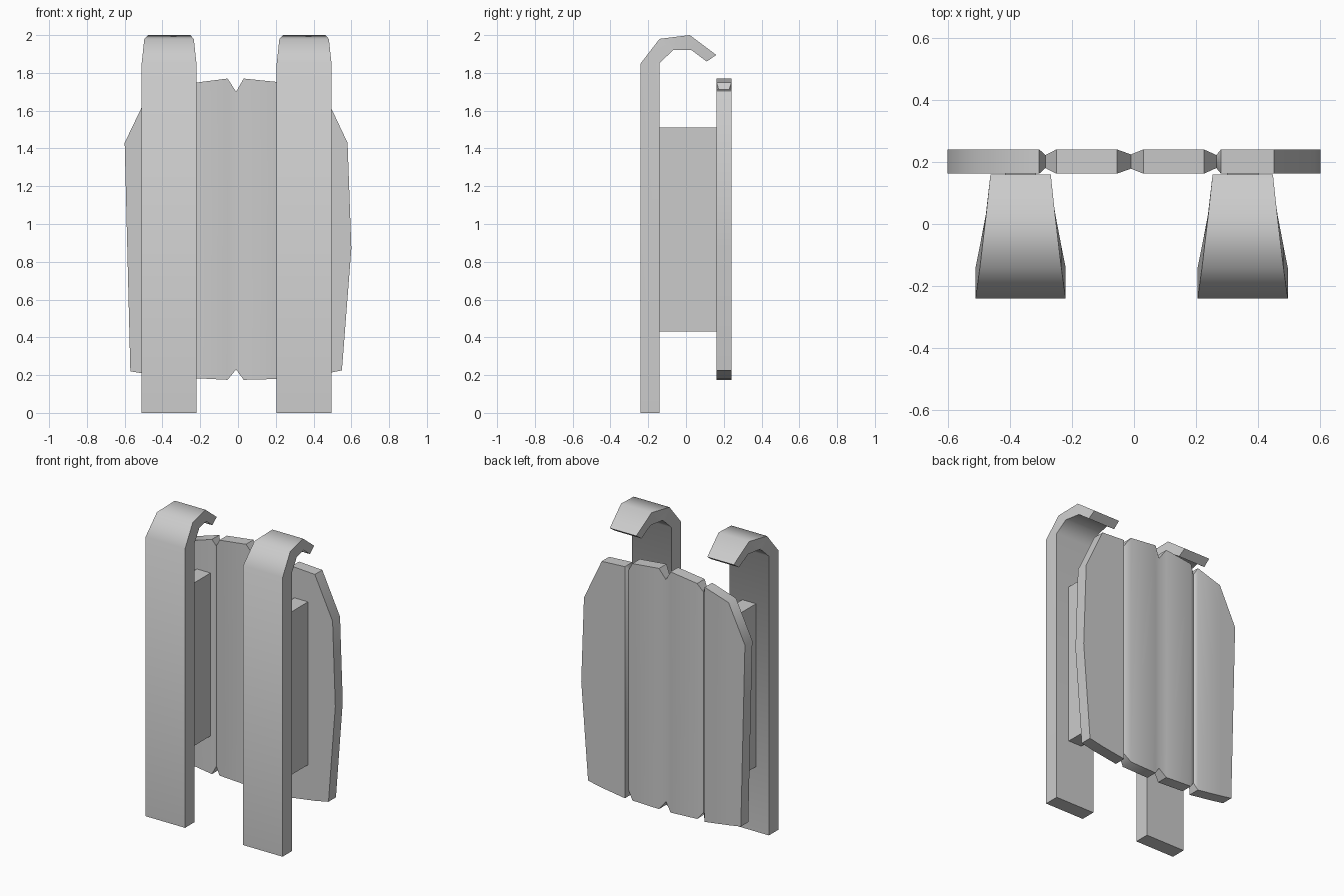
import bpy, bmesh, math

if "Cube" in bpy.data.objects:
    bpy.data.objects.remove(bpy.data.objects["Cube"])


def finish(name, bm):
    bmesh.ops.recalc_face_normals(bm, faces=bm.faces)
    mesh = bpy.data.meshes.new(name)
    bm.to_mesh(mesh)
    bm.free()
    mesh.shade_smooth()
    mesh.set_sharp_from_angle(angle=math.radians(50))
    obj = bpy.data.objects.new(name, mesh)
    bpy.context.collection.objects.link(obj)
    return obj


# Hooked strap sections: outer (y, z), inner (y, z), half width outer, half width inner
STRAP = [
    ((-0.24, 0.00), (-0.14, 0.00), 0.145, 0.145),
    ((-0.24, 1.85), (-0.14, 1.85), 0.145, 0.145),
    ((-0.14, 1.98), (-0.07, 1.92), 0.131, 0.131),
    ((0.02, 2.00), (0.03, 1.92), 0.112, 0.112),
    ((0.16, 1.895), (0.11, 1.86), 0.097, 0.100),
]


def hooked_strap(name, cx):
    bm = bmesh.new()
    rings = []
    for (oy, oz), (iy, iz), wo, wi in STRAP:
        rings.append([bm.verts.new(p) for p in (
            (cx - wo, oy, oz), (cx + wo, oy, oz),
            (cx + wi, iy, iz), (cx - wi, iy, iz))])
    for a, b in zip(rings, rings[1:]):
        for i in range(4):
            j = (i + 1) % 4
            bm.faces.new((a[i], a[j], b[j], b[i]))
    bm.faces.new(rings[0])
    bm.faces.new(rings[-1])
    return finish(name, bm)


def box(name, lo, hi):
    bm = bmesh.new()
    bmesh.ops.create_cube(bm, size=1)
    for v in bm.verts:
        v.co = [l + (c + 0.5) * (h - l) for c, l, h in zip(v.co, lo, hi)]
    return finish(name, bm)


# Straps and the spacer blocks joining them to the panel
for side, cx in (("left", -0.365), ("right", 0.35)):
    hooked_strap(f"{side}_hooked_strap", cx)
    box(f"{side}_spacer_block", (cx - 0.05, -0.15, 0.43), (cx + 0.05, 0.17, 1.51))

# Plank panel columns: top (x, z), bottom (x, z), groove inset in y
COLUMNS = [
    ((-0.60, 1.43), (-0.57, 0.22), 0),
    ((-0.48, 1.68), (-0.48, 0.205), 0),
    ((-0.305, 1.735), (-0.305, 0.18), 0),
    ((-0.285, 1.69), (-0.285, 0.23), 0.018),
    ((-0.25, 1.745), (-0.25, 0.185), 0),
    ((-0.055, 1.77), (-0.055, 0.175), 0),
    ((-0.01, 1.70), (-0.01, 0.23), 0.016),
    ((0.03, 1.77), (0.03, 0.175), 0),
    ((0.225, 1.75), (0.225, 0.18), 0),
    ((0.265, 1.69), (0.265, 0.23), 0.018),
    ((0.28, 1.715), (0.28, 0.18), 0),
    ((0.45, 1.705), (0.45, 0.205), 0),
    ((0.58, 1.43), (0.55, 0.225), 0),
]
Y0, Y1 = 0.162, 0.24

bm = bmesh.new()
cols = []
for (tx, tz), (bx, bz), g in COLUMNS:
    cols.append([bm.verts.new(p) for p in (
        (tx, Y0 + g, tz), (tx, Y1 - g, tz), (bx, Y1 - g, bz), (bx, Y0 + g, bz))])
mid_front = bm.verts.new((0.60, Y0, 0.87))
mid_back = bm.verts.new((0.60, Y1, 0.87))
for k, (a, b) in enumerate(zip(cols, cols[1:])):
    last = k == len(cols) - 2
    bm.faces.new((a[0], a[1], b[1], b[0]))
    bm.faces.new((a[2], a[3], b[3], b[2]))
    bm.faces.new((a[1], a[2], b[2]) + ((mid_back,) if last else ()) + (b[1],))
    bm.faces.new((a[3], a[0], b[0]) + ((mid_front,) if last else ()) + (b[3],))
bm.faces.new(cols[0])
e = cols[-1]
bm.faces.new((e[0], e[1], mid_back, mid_front))
bm.faces.new((mid_front, mid_back, e[2], e[3]))
finish("plank_panel", bm)
